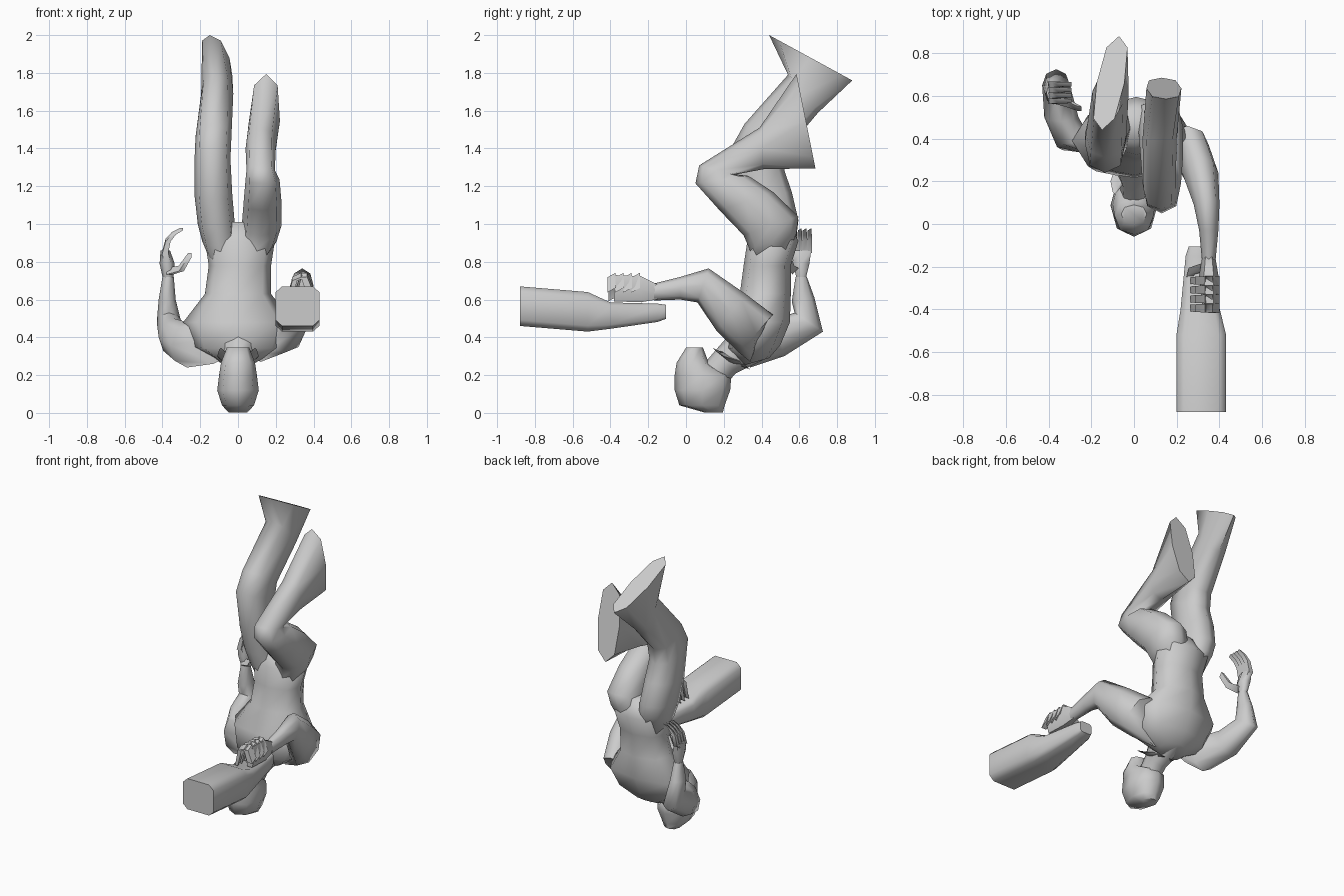
import bpy, bmesh, math
from mathutils import Vector


def loft(name, rings, sides=8, power=1.0, phase=0.0):
    """Skin a tube through rings of (centre, half width along x, other half axis)."""
    bm = bmesh.new()
    loops = []
    for c, rx, v in rings:
        c, v, u = Vector(c), Vector(v), Vector((rx, 0, 0))
        loop = []
        for i in range(sides):
            a = 2 * math.pi * i / sides + phase
            s = [math.copysign(abs(t) ** power, t) for t in (math.cos(a), math.sin(a))]
            loop.append(bm.verts.new(c + u * s[0] + v * s[1]))
        loops.append(loop)
    for a, b in zip(loops, loops[1:]):
        for i in range(sides):
            j = (i + 1) % sides
            bm.faces.new((a[i], a[j], b[j], b[i]))
    bm.faces.new(loops[0][::-1])
    bm.faces.new(loops[-1])
    bmesh.ops.recalc_face_normals(bm, faces=bm.faces[:])
    me = bpy.data.meshes.new(name)
    bm.to_mesh(me)
    bm.free()
    ob = bpy.data.objects.new(name, me)
    bpy.context.collection.objects.link(ob)
    bpy.ops.object.select_all(action='DESELECT')
    ob.select_set(True)
    bpy.context.view_layer.objects.active = ob
    bpy.ops.object.shade_smooth_by_angle(angle=math.radians(65))
    return ob


def digit(name, pts, r, v):
    """Tapering finger along a few points."""
    n = len(pts)
    v = Vector(v)
    loft(name, [(p, r * (1 - 0.5 * k / (n - 1)), v * (1 - 0.3 * k / (n - 1)))
                for k, p in enumerate(pts)], sides=4, phase=math.pi / 4)


# Head (upside down, face towards -y) and neck
loft("head", [
    ((0, .145, .003), .05, (0, .05, 0)),
    ((0, .085, .04), .085, (0, .12, 0)),
    ((0, .087, .12), .11, (0, .147, 0)),
    ((0, .09, .20), .10, (0, .15, 0)),
    ((0, .035, .265), .09, (0, .085, 0)),
    ((0, .045, .345), .06, (0, .045, 0))], power=.9)
loft("neck", [
    ((0, .13, .18), .065, (0, .06, -.05)),
    ((0, .21, .27), .07, (0, .055, -.06)),
    ((0, .36, .38), .13, (0, .09, -.08))])

# Collar flaps
for s in (-1, 1):
    loft("collar_flap", [
        ((s * .03, .29, .27), .05, (0, .05, -.04)),
        ((s * .075, .20, .30), .035, (0, .03, -.03)),
        ((s * .09, .15, .335), .01, (0, .01, -.01))], sides=4)

# Torso
loft("torso", [
    ((0, .37, .27), .10, (0, .07, .02)),
    ((0, .355, .35), .24, (0, .145, .01)),
    ((0, .39, .48), .29, (0, .16, 0)),
    ((0, .42, .63), .175, (0, .135, 0)),
    ((.01, .43, .78), .165, (0, .125, 0)),
    ((.01, .46, .91), .185, (0, .135, 0)),
    ((.005, .46, 1.01), .09, (0, .08, 0))], power=.85)

# Trouser legs with flared ends
loft("bent_leg", [
    ((.07, .44, .79), .07, (0, .08, 0)),
    ((.105, .46, .91), .10, (0, .125, .04)),
    ((.125, .45, .99), .105, (0, .145, .05)),
    ((.13, .32, 1.12), .10, (0, .14, .05)),
    ((.13, .19, 1.235), .09, (0, .14, .02)),
    ((.12, .16, 1.285), .075, (0, .09, -.025)),
    ((.12, .40, 1.40), .08, (0, .01, -.11)),
    ((.14, .635, 1.545), .082, (-.01, .05, -.25))], power=.8)
loft("straight_leg", [
    ((-.07, .44, .79), .07, (0, .08, 0)),
    ((-.10, .46, .91), .09, (0, .125, .03)),
    ((-.115, .45, 1.0), .098, (0, .145, .02)),
    ((-.13, .42, 1.15), .10, (0, .14, .02)),
    ((-.135, .38, 1.345), .095, (0, .14, -.06)),
    ((-.13, .42, 1.46), .095, (0, .11, -.07)),
    ((-.11, .62, 1.69), .085, (.01, .08, -.10)),
    ((-.11, .66, 1.88), .065, (.04, .22, -.12))], power=.8)

# Rear arm, elbow back and hand raised
loft("raised_arm", [
    ((-.13, .33, .38), .10, (0, 0, -.12)),
    ((-.27, .36, .36), .09, (0, -.02, -.12)),
    ((-.34, .50, .40), .08, (0, .02, -.10)),
    ((-.365, .65, .48), .065, (0, .075, -.05)),
    ((-.375, .62, .60), .045, (0, .06, .01)),
    ((-.37, .61, .72), .03, (0, .03, 0))])
loft("open_palm", [
    ((-.37, .61, .70), .025, (0, .025, 0)),
    ((-.375, .61, .79), .04, (0, .05, 0)),
    ((-.385, .615, .86), .025, (0, .055, 0))], sides=6)
for k in range(4):
    y = .576 + .026 * k
    digit("open_finger", [(-.388, y, .84), (-.37, y, .915), (-.34, y, .95), (-.30, y, .972)],
          .022, (0, .02, .012))
digit("open_thumb", [(-.36, .58, .75), (-.30, .56, .765), (-.255, .54, .835)], .025, (0, .022, .024))

# Forward arm reaching to the held object
loft("reaching_arm", [
    ((.12, .38, .38), .10, (0, .04, .11)),
    ((.25, .37, .42), .10, (0, .09, .10)),
    ((.31, .24, .53), .085, (0, .075, .10)),
    ((.34, .09, .675), .06, (0, .03, .09)),
    ((.35, -.03, .66), .045, (0, 0, .06)),
    ((.35, -.17, .64), .032, (0, 0, .045))])
loft("gripping_palm", [
    ((.35, -.15, .64), .03, (0, 0, .045)),
    ((.35, -.24, .655), .045, (0, 0, .08)),
    ((.355, -.38, .66), .035, (0, 0, .08))], sides=6)
for k in range(4):
    y = -.265 - .043 * k
    digit("gripping_finger", [(.38, y, .65), (.35, y, .73), (.30, y, .71), (.275, y, .60)],
          .028, (0, .032, .018))
digit("gripping_thumb", [(.34, -.20, .64), (.27, -.22, .60), (.25, -.28, .55)], .025, (0, .025, .02))

# Held club: boxy body narrowing to a handle
loft("held_club", [
    ((.315, -.88, .565), .12, (0, 0, .108)),
    ((.315, -.52, .535), .12, (0, 0, .108)),
    ((.31, -.40, .515), .095, (0, 0, .072)),
    ((.30, -.15, .53), .06, (0, 0, .05)),
    ((.30, -.105, .535), .045, (0, 0, .038))], power=.4, phase=math.pi / 8)
